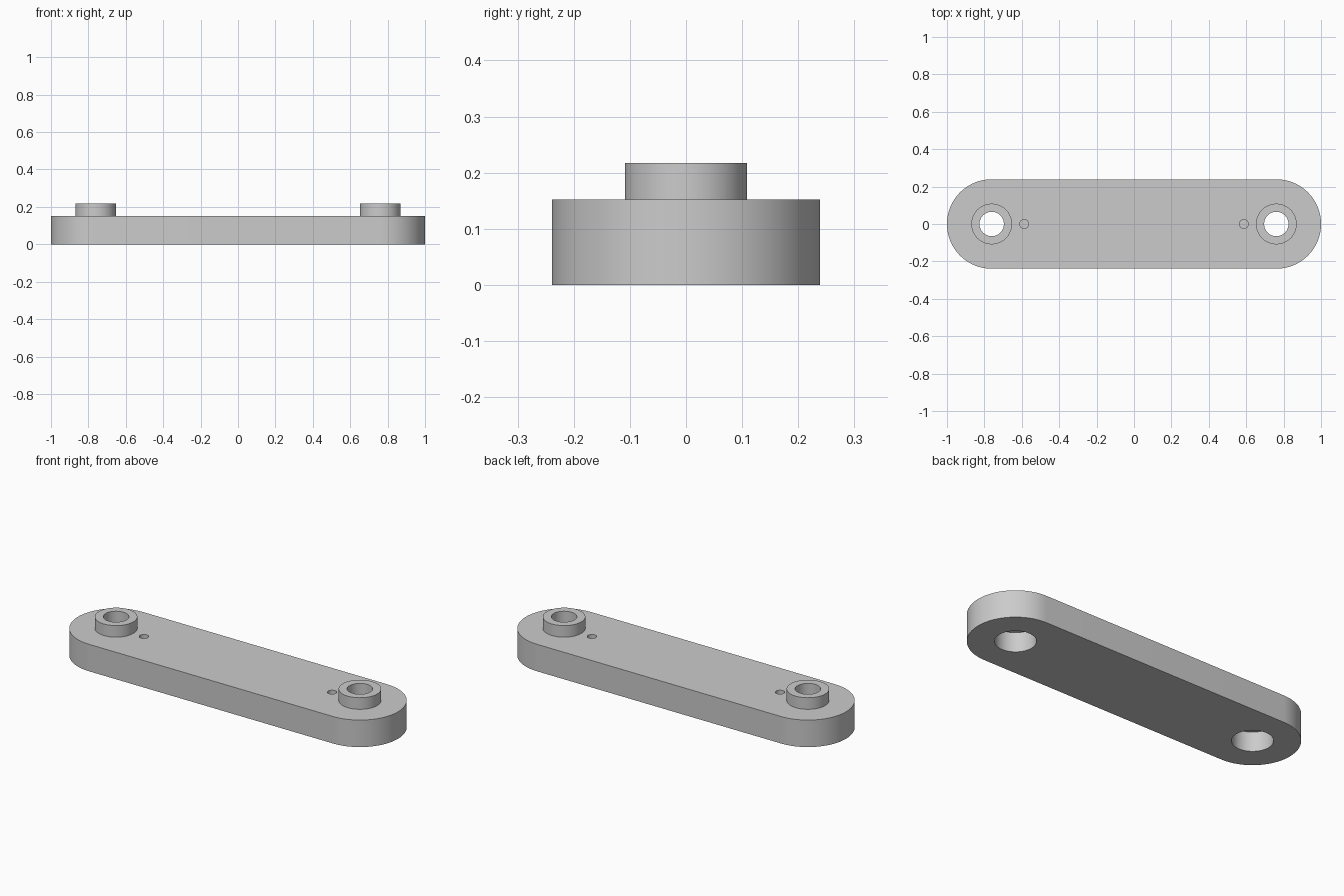
import bpy, bmesh, math

cube = bpy.data.objects.get("Cube")
if cube:
    bpy.data.objects.remove(cube, do_unlink=True)

MM = 1 / 46            # the part is 92 mm long
PIVOT, THICK, TOP = 35, 7, 10

grey = bpy.data.materials.new("plain grey")
grey.use_nodes = True
colour = (0.6, 0.6, 0.6, 1)
grey.diffuse_color = colour
grey.node_tree.nodes["Principled BSDF"].inputs["Base Color"].default_value = colour


def prism(name, outline, z0, z1):
    """Extrude a flat outline between two heights."""
    bm = bmesh.new()
    face = bm.faces.new([bm.verts.new((x * MM, y * MM, z0 * MM)) for x, y in outline])
    ext = bmesh.ops.extrude_face_region(bm, geom=[face])
    verts = [g for g in ext["geom"] if isinstance(g, bmesh.types.BMVert)]
    bmesh.ops.translate(bm, verts=verts, vec=(0, 0, (z1 - z0) * MM))
    bmesh.ops.recalc_face_normals(bm, faces=bm.faces)
    mesh = bpy.data.meshes.new(name)
    bm.to_mesh(mesh)
    bm.free()
    mesh.materials.append(grey)
    obj = bpy.data.objects.new(name, mesh)
    bpy.context.collection.objects.link(obj)
    return obj


def arc(cx, r, start, sweep, steps):
    return [(cx + r * math.cos(start + sweep * i / steps),
             r * math.sin(start + sweep * i / steps)) for i in range(steps + 1)]


def cylinder(name, x, r, z0, z1, sides=64):
    return prism(name, arc(x, r, 0, math.tau, sides)[:-1], z0, z1)


def combine(target, tool, operation):
    mod = target.modifiers.new(tool.name, 'BOOLEAN')
    mod.operation = operation
    mod.solver = 'EXACT'
    mod.object = tool
    tool.hide_render = True
    bpy.context.view_layer.objects.active = target
    bpy.ops.object.modifier_apply(modifier=mod.name)
    bpy.data.objects.remove(tool, do_unlink=True)


# Link plate with rounded ends
link = prism("link_plate",
             arc(PIVOT, 11, -math.pi / 2, math.pi, 48)
             + arc(-PIVOT, 11, math.pi / 2, math.pi, 48), 0, THICK)

for side in (-1, 1):
    x = side * PIVOT
    # Raised boss, bore, socket underneath and blind pin hole
    combine(link, cylinder("boss", x, 5, THICK - 1, TOP), 'UNION')
    combine(link, cylinder("bore", x, 3, -1, TOP + 1), 'DIFFERENCE')
    combine(link, cylinder("socket", x, 4.75, -1, 5), 'DIFFERENCE')
    combine(link, cylinder("pin_hole", side * 27, 1.1, 4, THICK + 1, 32), 'DIFFERENCE')

# Smooth the curved walls, keep the rims sharp
bpy.ops.object.select_all(action='DESELECT')
link.select_set(True)
bpy.context.view_layer.objects.active = link
bpy.ops.object.shade_smooth_by_angle(angle=math.radians(30))
